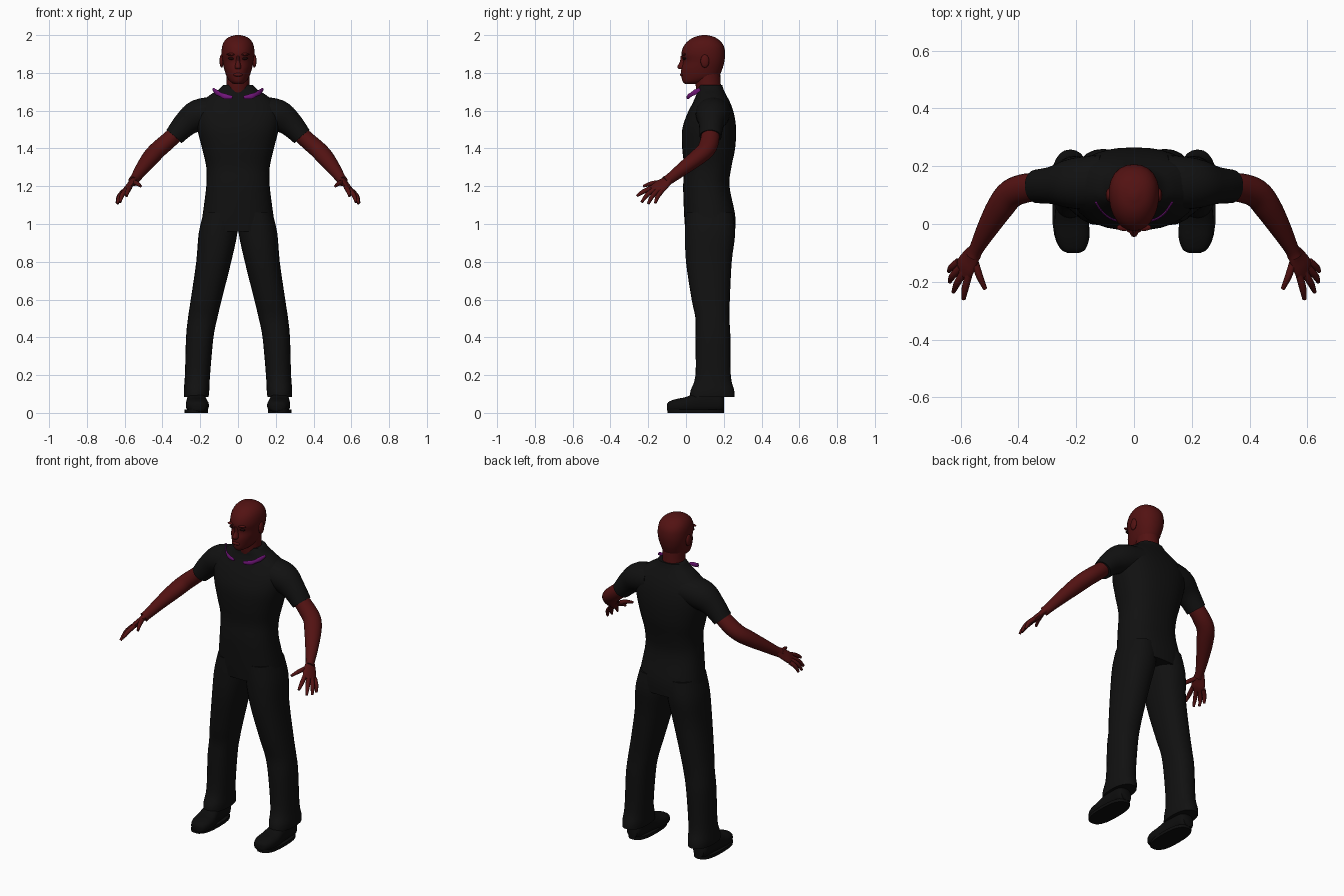
import bpy, bmesh, math
from mathutils import Vector as V

cube = bpy.data.objects.get("Cube")
if cube:
    bpy.data.objects.remove(cube)


def material(name, r, g, b):
    m = bpy.data.materials.new(name)
    m.use_nodes = True
    m.diffuse_color = (r, g, b, 1)
    bsdf = m.node_tree.nodes["Principled BSDF"]
    bsdf.inputs["Base Color"].default_value = (r, g, b, 1)
    bsdf.inputs["Roughness"].default_value = 0.8
    return m


SKIN = material("dark red skin", 0.085, 0.006, 0.006)
CLOTH = material("black cloth", 0.0055, 0.0055, 0.0055)
LEATHER = material("black leather", 0.004, 0.004, 0.004)
EYE = material("dark eye", 0.012, 0.002, 0.002)
PURPLE = material("purple trim", 0.17, 0.008, 0.2)


def finish(name, bm, mat, angle=50):
    bmesh.ops.recalc_face_normals(bm, faces=bm.faces)
    mesh = bpy.data.meshes.new(name)
    bm.to_mesh(mesh)
    bm.free()
    mesh.materials.append(mat)
    ob = bpy.data.objects.new(name, mesh)
    bpy.context.collection.objects.link(ob)
    bpy.ops.object.select_all(action='DESELECT')
    ob.select_set(True)
    bpy.context.view_layer.objects.active = ob
    bpy.ops.object.shade_smooth_by_angle(angle=math.radians(angle))
    return ob


def smooth_path(rows, steps):
    """Catmull-Rom interpolation through rows of numbers."""
    out = []
    for i in range(len(rows) - 1):
        p0, p1, p2, p3 = (rows[max(i - 1, 0)], rows[i], rows[i + 1],
                          rows[min(i + 2, len(rows) - 1)])
        for s in range(steps):
            t = s / steps
            out.append([0.5 * (2 * b + (c - a) * t + (2*a - 5*b + 4*c - d) * t*t
                               + (3*b - a - 3*c + d) * t**3)
                        for a, b, c, d in zip(p0, p1, p2, p3)])
    out.append(list(rows[-1]))
    return out


def loft(name, rows, mat, axes=None, ref=(0, 0, 1), power=2, taper=0, sides=24, steps=4):
    """Skin of rings; each row is centre x, y, z and two radii."""
    rows = smooth_path(rows, steps)
    bm = bmesh.new()
    rings = []
    for i, (x, y, z, a, b) in enumerate(rows):
        if axes:
            u, v = map(V, axes)
        else:
            t = V(rows[min(i + 1, len(rows) - 1)][:3]) - V(rows[max(i - 1, 0)][:3])
            u = t.cross(V(ref)).normalized()
            v = u.cross(t).normalized()
        ring = []
        for k in range(sides):
            w = 2 * math.pi * k / sides
            c, s = math.cos(w), math.sin(w)
            c = math.copysign(abs(c) ** (2 / power), c)
            s = math.copysign(abs(s) ** (2 / power), s)
            ring.append(bm.verts.new(V((x, y, z)) + u * c * a * (1 + taper * s) + v * s * b))
        rings.append(ring)
    for r, q in zip(rings, rings[1:]):
        for k in range(sides):
            n = (k + 1) % sides
            bm.faces.new((r[k], r[n], q[n], q[k]))
    bm.faces.new(rings[0])
    bm.faces.new(rings[-1])
    return finish(name, bm, mat)


def column(name, rows, mat, **kw):
    """Upright loft; each row is z, x range and y range."""
    rows = [((a + b) / 2, (c + d) / 2, z, (b - a) / 2, (d - c) / 2) for z, a, b, c, d in rows]
    return loft(name, rows, mat, axes=((1, 0, 0), (0, 1, 0)), **kw)


def centred(rows):
    return [(z, -w, w, f, b) for z, w, f, b in rows]


def ball(name, centre, size, mat):
    bm = bmesh.new()
    bmesh.ops.create_uvsphere(bm, u_segments=16, v_segments=10, radius=1)
    bmesh.ops.scale(bm, vec=size, verts=bm.verts)
    bmesh.ops.translate(bm, vec=centre, verts=bm.verts)
    return finish(name, bm, mat)


# Shirt body, neck and head
column("shirt", centred([
    (0.96, .2, -.003, .26), (1.05, .187, -.01, .26), (1.2, .168, -.015, .23),
    (1.3, .168, -.01, .24), (1.4, .19, -.02, .26), (1.5, .215, -.02, .265),
    (1.58, .225, .005, .255), (1.64, .2, .035, .235), (1.685, .145, .055, .212),
    (1.71, .105, .06, .2), (1.735, .08, .068, .192)]), CLOTH, power=2.4, sides=32)
column("neck", centred([(1.66, .068, .065, .19), (1.74, .062, .05, .184),
                        (1.82, .062, .045, .18)]), SKIN)
column("head", centred([
    (1.742, .022, -.006, .05), (1.755, .043, -.018, .11), (1.78, .06, -.024, .17),
    (1.82, .073, -.025, .192), (1.86, .082, -.016, .203), (1.9, .087, -.024, .207),
    (1.94, .084, -.013, .201), (1.97, .071, .012, .18), (1.99, .047, .045, .15),
    (2.0, .012, .085, .11)]), SKIN, power=2.15, taper=.1)
column("nose", centred([(1.89, .009, -.028, .01), (1.86, .011, -.032, .01),
                        (1.832, .017, -.046, .01), (1.82, .015, -.038, .01)]), SKIN, sides=12)
ball("mouth", (0, -.022, 1.79), (.026, .01, .009), SKIN)

# Trouser leg ranges: height, inner, outer, front, back
LEG = [(1.06, .0, .182, .0, .25), (.95, .004, .208, -.005, .26), (.8, .036, .221, .0, .242),
       (.6, .086, .25, .03, .232), (.5, .11, .265, .05, .23), (.4, .13, .275, .05, .235),
       (.2, .148, .281, .05, .237), (.12, .152, .287, .025, .255), (.085, .156, .285, .02, .258)]
# Fingers: knuckle and tip
FINGERS = {
    "thumb": ((.553, -.125, 1.222), (.535, -.18, 1.215), (.515, -.225, 1.2)),
    "index_finger": ((.572, -.175, 1.195), (.585, -.225, 1.172), (.59, -.26, 1.148)),
    "middle_finger": ((.588, -.165, 1.185), (.612, -.205, 1.155), (.625, -.235, 1.115)),
    "ring_finger": ((.6, -.15, 1.178), (.628, -.18, 1.145), (.638, -.2, 1.107)),
    "little_finger": ((.607, -.13, 1.172), (.631, -.15, 1.145), (.641, -.163, 1.11))}

for side, s in (("left", 1), ("right", -1)):
    def flip(rows):
        return [(s * r[0], *r[1:]) for r in rows]

    # Face details
    ball(side + "_ear", (s * .087, .1, 1.862), (.011, .023, .035), SKIN)
    ball(side + "_eye", (s * .034, -.008, 1.877), (.018, .009, .008), EYE)
    ball(side + "_brow", (s * .034, -.012, 1.898), (.026, .012, .007), SKIN)

    # Trousers and shoes
    column(side + "_trouser_leg", [(z, *sorted((s * a, s * b)), f, k) for z, a, b, f, k in LEG],
           CLOTH, power=2.3)
    loft(side + "_shoe", flip([
        (.21, -.1, .03, .02, .018), (.211, -.088, .033, .042, .028), (.213, -.05, .038, .058, .036),
        (.216, .0, .042, .06, .042), (.22, .06, .055, .052, .055), (.222, .13, .06, .048, .058),
        (.223, .18, .055, .046, .05), (.223, .2, .05, .034, .036)]),
        LEATHER, axes=((1, 0, 0), (0, 0, 1)), power=2.5)
    column(side + "_sole", [(z, *sorted((s * .158, s * .283)), -.098, .2)
                            for z in (0, .018)], LEATHER, power=2.6, steps=1)

    # Sleeve and bare arm
    loft(side + "_sleeve", flip([
        (.11, .145, 1.595, .095, .08), (.21, .14, 1.575, .088, .084),
        (.28, .134, 1.527, .066, .067), (.338, .13, 1.463, .058, .053)]), CLOTH)
    loft(side + "_arm", flip([
        (.3, .132, 1.505, .045, .042), (.37, .125, 1.44, .05, .045), (.425, .105, 1.392, .05, .045),
        (.465, .055, 1.348, .047, .043), (.51, -.02, 1.29, .036, .035),
        (.545, -.085, 1.24, .025, .028), (.556, -.11, 1.225, .025, .028)]), SKIN)

    # Hand: flat palm plus five fingers
    loft(side + "_palm", flip([
        (.546, -.085, 1.24, .024, .022), (.564, -.115, 1.217, .016, .036),
        (.582, -.145, 1.193, .016, .042), (.597, -.168, 1.175, .011, .038)]),
        SKIN, ref=(-.4 * s, -.7, .3), sides=16)
    for name, path in FINGERS.items():
        widths = (.013, .012, .007)
        loft(side + "_" + name, flip([(*p, w, w) for p, w in zip(path, widths)]),
             SKIN, sides=10)

    # Purple trim strip standing off the neckline
    loft(side + "_collar_trim", flip([
        (.132, .075, 1.714, .004, .008), (.115, .048, 1.698, .004, .014),
        (.095, .028, 1.686, .004, .011), (.07, .014, 1.676, .004, .014),
        (.03, .006, 1.67, .004, .008)]), PURPLE, sides=8, steps=3)
